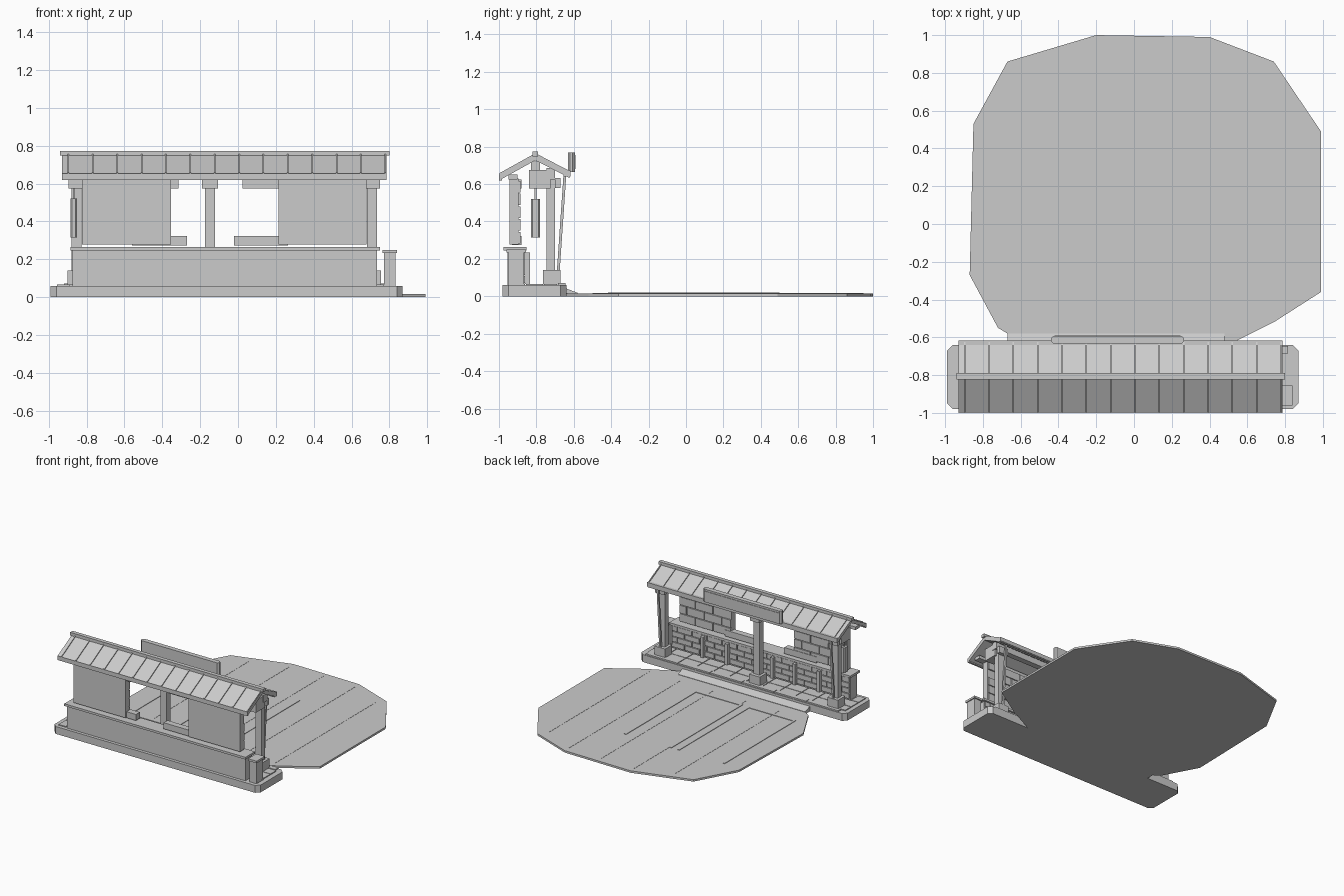
import bpy, bmesh, random
from mathutils import Vector

random.seed(4)
cube = bpy.data.objects.get("Cube")
if cube:
    bpy.data.objects.remove(cube, do_unlink=True)

grey = bpy.data.materials.new("plain_grey")
grey.use_nodes = True
GREY = (0.6, 0.6, 0.6, 1)
grey.diffuse_color = GREY
grey.node_tree.nodes["Principled BSDF"].inputs["Base Color"].default_value = GREY


def finish(name, bm):
    bmesh.ops.recalc_face_normals(bm, faces=bm.faces)
    mesh = bpy.data.meshes.new(name)
    bm.to_mesh(mesh)
    bm.free()
    mesh.materials.append(grey)
    obj = bpy.data.objects.new(name, mesh)
    bpy.context.collection.objects.link(obj)
    return obj


def add_box(bm, x0, x1, y0, y1, z0, z1):
    verts = bmesh.ops.create_cube(bm, size=1)["verts"]
    for v in verts:
        v.co = Vector((x1 if v.co.x > 0 else x0,
                       y1 if v.co.y > 0 else y0,
                       z1 if v.co.z > 0 else z0))


def boxes(name, items, chamfer=0):
    bm = bmesh.new()
    for item in items:
        add_box(bm, *item)
    if chamfer:
        upright = [e for e in bm.edges
                   if abs(e.verts[0].co.z - e.verts[1].co.z) > 0.001]
        bmesh.ops.bevel(bm, geom=upright, offset=chamfer, segments=1,
                        affect='EDGES')
    return finish(name, bm)


def add_prism(bm, points, offset):
    face = bm.faces.new([bm.verts.new(p) for p in points])
    top = bmesh.ops.extrude_face_region(bm, geom=[face])["geom"]
    bmesh.ops.translate(bm, vec=offset,
                        verts=[g for g in top if isinstance(g, bmesh.types.BMVert)])


def prisms(name, profile, spans):
    # y-z profile swept along each x span
    bm = bmesh.new()
    for x0, x1 in spans:
        add_prism(bm, [(x0, y, z) for y, z in profile], (x1 - x0, 0, 0))
    return finish(name, bm)


def bricks(name, x0, x1, y0, y1, z0, z1, rows, width, skip=0.0):
    # running bond with narrow joints
    items, step, gap = [], (z1 - z0) / rows, 0.006
    for r in range(rows):
        x = x0 - (width / 2 if r % 2 else 0)
        while x < x1 - 0.01:
            a, b = max(x, x0), min(x + width, x1)
            if random.random() >= skip:
                items.append((a + gap / 2, b - gap / 2, y0, y1,
                              z0 + r * step + gap / 2, z0 + (r + 1) * step - gap / 2))
            x += width
    return boxes(name, items)


# Ground slab, seams and bay markings
outline = [(-0.2, 1), (0.4, 0.99), (0.74, 0.86), (0.99, 0.49), (0.99, -0.36),
           (0.74, -0.52), (0.56, -0.61), (0.48, -0.65), (-0.67, -0.65),
           (-0.67, -0.58), (-0.72, -0.55), (-0.87, -0.27), (-0.85, 0.53),
           (-0.67, 0.86)]
bm = bmesh.new()
add_prism(bm, [(x, y, 0) for x, y in outline], (0, 0, 0.016))
finish("ground_slab", bm)
boxes("ground_seams", [(x, x + 0.005, -0.5, y, 0.015, 0.0175) for x, y in
                       ((-0.5, 0.85), (-0.2, 0.95), (0.1, 0.95), (0.4, 0.93), (0.68, 0.8))])
marks = []
for left, right in ((-0.7, -0.29), (-0.22, 0.19)):
    marks += [(x, x + 0.018, -0.4, 0.5, 0.015, 0.02) for x in (left, right)]
    marks.append((left, right + 0.018, -0.418, -0.4, 0.015, 0.02))
boxes("bay_markings", marks)
prisms("kerb_ramp", [(-0.65, 0), (-0.65, 0.045), (-0.58, 0.019), (-0.58, 0)],
       [(-0.67, 0.48)])

# Platform with paving
boxes("platform", [(-0.99, 0.87, -0.98, -0.64, 0, 0.06)], 0.03)
tiles = []
for i in range(12):
    x = -0.955 + i * 0.149
    for y0, y1 in ((-0.855, -0.765), (-0.76, -0.69)):
        tiles.append((x, x + 0.143, y0, y1, 0.055, 0.067))
tiles += [(x, x + 0.065, -0.95, -0.86, 0.055, 0.067) for x in (-0.955, 0.768)]
boxes("paving_tiles", tiles)
boxes("platform_edging", [(-0.92 + i * 0.29, -0.635 + i * 0.29, -0.685, -0.645,
                           0.055, 0.071) for i in range(6)])

# Low back wall with brick facing
boxes("low_wall", [(-0.875, 0.735, -0.955, -0.87, 0.055, 0.248)])
boxes("wall_cap", [(-0.885, 0.75, -0.976, -0.853, 0.246, 0.264)])
bricks("low_wall_bricks", -0.87, 0.73, -0.875, -0.86, 0.068, 0.244, 4, 0.135)
boxes("wall_studs", [(x, x + 0.025, -0.87, -0.835, 0.067, 0.235)
                     for x in (-0.62, -0.4, -0.2, 0.21, 0.43)])

# End pier
boxes("end_pier", [(0.77, 0.832, -0.95, -0.865, 0.055, 0.235)])
boxes("end_pier_cap", [(0.762, 0.84, -0.96, -0.855, 0.233, 0.25)])

# Upper panels with brick facing and loose stepped bricks
for side, x0, x1 in (("right", -0.825, -0.355), ("left", 0.215, 0.68)):
    boxes(side + "_panel", [(x0, x1, -0.945, -0.895, 0.278, 0.63)])
    bricks(side + "_panel_bricks", x0, x1, -0.9, -0.884, 0.28, 0.62, 5, 0.16, 0.15)
boxes("stepped_bricks", [
    (-0.56, -0.27, -0.93, -0.88, 0.273, 0.323),
    (-0.02, 0.265, -0.93, -0.88, 0.273, 0.323),
    (-0.4, -0.315, -0.93, -0.88, 0.575, 0.625),
    (0.025, 0.24, -0.93, -0.88, 0.575, 0.625)])

# Posts with bases, brackets and slanted braces
for side, x in (("right", -0.853), ("middle", -0.148), ("left", 0.708)):
    boxes(side + "_post", [(x - 0.027, x + 0.027, -0.747, -0.7, 0.06, 0.68)])
    boxes(side + "_post_base", [(x - 0.048, x + 0.048, -0.765, -0.672, 0.06, 0.14)])
    boxes(side + "_post_bracket", [(x - 0.042, x + 0.042, -0.84, -0.725, 0.575, 0.675),
                                   (x - 0.042, x + 0.042, -0.7, -0.672, 0.578, 0.632)])
prisms("slanted_braces", [(-0.69, 0.14), (-0.675, 0.14), (-0.64, 0.65), (-0.655, 0.65)],
       [(-0.86, -0.845), (0.7, 0.715)])

# Hanging end board and lamp
boxes("hanging_board", [(-0.885, -0.85, -0.83, -0.78, 0.315, 0.52)], 0.008)
boxes("board_hanger", [(-0.87, -0.862, -0.81, -0.8, 0.51, 0.6)])
boxes("ceiling_lamp", [(0.09, 0.15, -0.83, -0.78, 0.605, 0.72),
                       (0.105, 0.135, -0.82, -0.79, 0.588, 0.61)])

# Roof: sheet, battens, ridge and eaves
boxes("roof_beams", [(-0.9, 0.755, -0.747, -0.7, 0.625, 0.685),
                     (-0.9, 0.755, -0.95, -0.9, 0.625, 0.65)])
RIDGE, FRONT, BACK = -0.805, -0.998, -0.622


def roof_profile(lift, drop):
    return [(FRONT, 0.65 + lift), (RIDGE, 0.757 + lift), (BACK, 0.662 + lift),
            (BACK, 0.662 - drop), (RIDGE, 0.757 - drop), (FRONT, 0.65 - drop)]


prisms("roof_sheet", roof_profile(0, 0.03), [(-0.93, 0.785)])
prisms("roof_battens", roof_profile(0.008, 0.01),
       [(-0.9 + i * 0.1288, -0.892 + i * 0.1288) for i in range(14)])
boxes("ridge_cap", [(-0.94, 0.8, -0.822, -0.79, 0.748, 0.773)])
boxes("eave_boards", [(-0.93, 0.785, -1, -0.985, 0.618, 0.652),
                      (-0.93, 0.785, -0.655, -0.618, 0.64, 0.672)])

# Blank sign board over the back eave
boxes("sign_board", [(-0.44, 0.265, -0.632, -0.594, 0.665, 0.77)], 0.012)
boxes("sign_face", [(-0.42, 0.245, -0.596, -0.59, 0.68, 0.755)])
